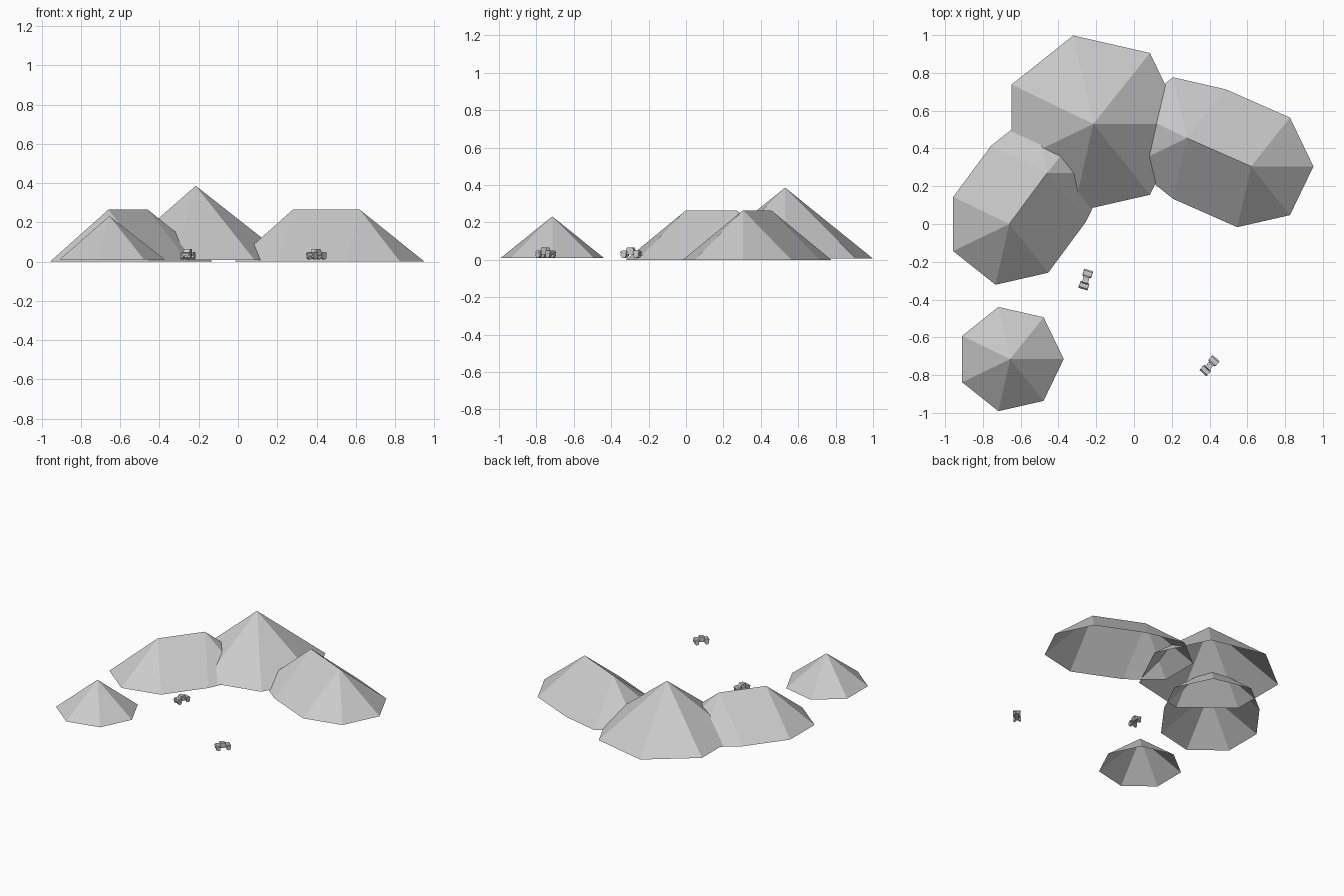
import bpy, bmesh, math
from mathutils import Matrix, Vector

if "Cube" in bpy.data.objects:
    bpy.data.objects.remove(bpy.data.objects["Cube"])


def finish(bm, name):
    mesh = bpy.data.meshes.new(name)
    bm.to_mesh(mesh)
    bm.free()
    obj = bpy.data.objects.new(name, mesh)
    bpy.context.collection.objects.link(obj)
    return obj


def heap(name, peaks, radius, base, top):
    """Seven-sided cone, stretched between its peaks, open underneath."""
    bm = bmesh.new()
    for x, y in peaks:
        bm.verts.new((x, y, top))
        for k in range(7):
            a = math.tau * k / 7
            bm.verts.new((x + radius * math.cos(a), y + radius * math.sin(a), base))
    bmesh.ops.convex_hull(bm, input=bm.verts[:])
    bmesh.ops.dissolve_limit(bm, angle_limit=0.01, verts=bm.verts[:], edges=bm.edges[:])
    bm.normal_update()
    floor = [f for f in bm.faces if abs(f.normal.z) > 0.95]
    bmesh.ops.delete(bm, geom=floor, context='FACES_ONLY')
    loose = [v for v in bm.verts if not v.link_faces]
    bmesh.ops.delete(bm, geom=loose, context='VERTS')
    return finish(bm, name)


def prism(bm, profile, width):
    """Extrude a side profile (x, z) across the vehicle's width."""
    face = bm.faces.new([bm.verts.new((x, -width / 2, z)) for x, z in profile])
    out = bmesh.ops.extrude_face_region(bm, geom=[face])
    vs = [g for g in out['geom'] if isinstance(g, bmesh.types.BMVert)]
    bmesh.ops.translate(bm, verts=vs, vec=(0, width, 0))


def vehicle(prefix, x, y, heading):
    place = Matrix.Translation((x, y, 0)) @ Matrix.Rotation(math.radians(heading), 4, 'Z')

    # hull, cabin and the wider guards over each axle
    bm = bmesh.new()
    prism(bm, [(-.050, .028), (.048, .028), (.052, .038), (.046, .046), (-.050, .046)], .030)
    prism(bm, [(-.024, .045), (.024, .045), (.013, .065), (-.018, .065)], .032)
    for s in (-1, 1):
        prism(bm, [(s * .015, .038), (s * .020, .050), (s * .045, .050),
                   (s * .053, .042), (s * .053, .036), (s * .018, .036)], .048)
    bmesh.ops.recalc_face_normals(bm, faces=bm.faces[:])
    bm.transform(place)
    finish(bm, prefix + "_body")

    # four wheels
    bm = bmesh.new()
    for sx in (-1, 1):
        for sy in (-1, 1):
            m = Matrix.Translation((sx * .035, sy * .018, .026)) @ Matrix.Rotation(math.pi / 2, 4, 'X')
            bmesh.ops.create_cone(bm, cap_ends=True, segments=10, radius1=.0155,
                                  radius2=.0155, depth=.014, matrix=m)
    bm.transform(place)
    finish(bm, prefix + "_wheels")


# heaps
heap("main_heap", [(-.215, .53)], .48, .008, .386)
heap("small_heap", [(-.655, -.715)], .283, .01, .232)
heap("left_ridge", [(-.66, 0), (-.46, .27)], .33, 0, .265)
heap("right_ridge", [(.62, .305), (.28, .455)], .33, 0, .265)

# vehicles
vehicle("inner_vehicle", -.255, -.294, 73)
vehicle("outer_vehicle", .40, -.75, 48)
